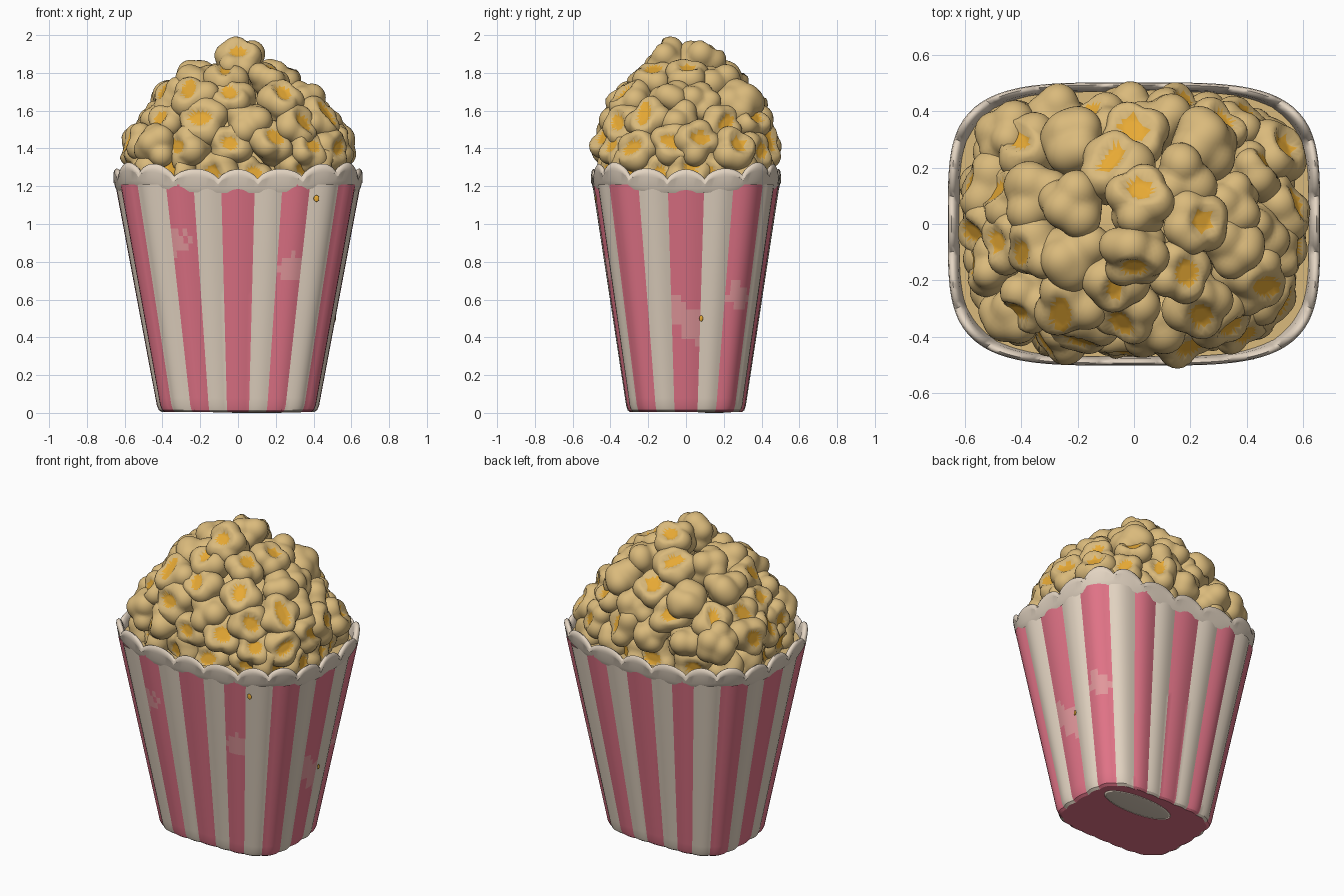
import bpy, bmesh, math, random
from mathutils import Vector, Matrix

random.seed(5)
cube = bpy.data.objects.get("Cube")
if cube:
    bpy.data.objects.remove(cube, do_unlink=True)


def material(name, rgb):
    mat = bpy.data.materials.new(name)
    mat.use_nodes = True
    color = (*rgb, 1.0)
    mat.diffuse_color = color
    bsdf = mat.node_tree.nodes["Principled BSDF"]
    bsdf.inputs["Base Color"].default_value = color
    bsdf.inputs["Roughness"].default_value = 0.7
    return mat


CREAM = material("cream paper", (0.77, 0.66, 0.54))
PINK = material("rose red stripe", (0.76, 0.175, 0.245))
FADED = material("faded rose", (0.78, 0.32, 0.34))
TAN = material("buttery popcorn", (0.7, 0.49, 0.2))
GOLD = material("golden kernel", (0.8, 0.4, 0.035))


def finish(bm, name, mats, angle=None):
    mesh = bpy.data.meshes.new(name)
    for f in bm.faces:
        f.smooth = True
    bm.to_mesh(mesh)
    bm.free()
    for m in mats:
        mesh.materials.append(m)
    obj = bpy.data.objects.new(name, mesh)
    bpy.context.collection.objects.link(obj)
    if angle:
        bpy.ops.object.select_all(action="DESELECT")
        obj.select_set(True)
        bpy.context.view_layer.objects.active = obj
        bpy.ops.object.shade_smooth_by_angle(angle=math.radians(angle))


def outline(angle, a, b, power=4):
    """Point on a rounded rectangle with half sizes a and b."""
    c, s = math.cos(angle), math.sin(angle)
    k = (abs(c) ** power + abs(s) ** power) ** (-1 / power)
    return a * c * k, b * s * k


def divisions(quarter, steps):
    """Mirror one quarter's division angles; give (angle, section, fraction) samples."""
    back = quarter[::-1]
    ends = [-quarter[0]] + quarter + [180 - q for q in back]
    ends += [180 + q for q in quarter] + [360 - q for q in back]
    out = []
    for i in range(len(ends) - 1):
        for j in range(steps):
            t = j / steps
            out.append((math.radians(ends[i] + t * (ends[i + 1] - ends[i])), i, t))
    return out


def skin(bm, rows):
    """Bridge closed rows of vertices; gives (face, row, column)."""
    made = []
    for r in range(len(rows) - 1):
        n = len(rows[r])
        for i in range(n):
            j = (i + 1) % n
            f = bm.faces.new((rows[r][i], rows[r][j], rows[r + 1][j], rows[r + 1][i]))
            made.append((f, r, i))
    return made


# Tapered tub with softly pleated stripes and a few worn patches
worn = [((-0.33, -0.43, 0.91), 0.07), ((0.28, -0.42, 0.77), 0.07), ((0.5, 0.06, 0.45), 0.08),
        ((0.53, -0.05, 0.53), 0.07), ((0.5, 0.28, 0.62), 0.07)]
samples = divisions([11.3, 28, 45, 58, 69.5, 82], 6)
bm = bmesh.new()
rows = []
levels = [(0.004, 0.95), (0.014, 0.985)] + [(0.04 + 0.039 * i, 1) for i in range(31)]
for z, inset in levels:
    ring = []
    for angle, section, t in samples:
        scale = inset * (0.985 + 0.025 * math.sin(math.pi * t))
        x, y = outline(angle, 0.418 + 0.186 * z, 0.308 + 0.151 * z)
        ring.append(bm.verts.new((x * scale, y * scale, z)))
    rows.append(ring)
for face, r, i in skin(bm, rows):
    if samples[i][1] % 2 == 0:
        mid = face.calc_center_median()
        wobble = 1 + 0.3 * math.sin(mid.z * 60 + mid.x * 90)
        faded = any((mid - Vector(p)).length < size * wobble for p, size in worn)
        face.material_index = 2 if faded else 1
base = bm.faces.new(rows[0][::-1])
base.material_index = 1
finish(bm, "striped_tub", [CREAM, PINK, FADED], 25)


def plate(name, mat, spot, size):
    """Thin flattened disc."""
    bm = bmesh.new()
    bmesh.ops.create_uvsphere(bm, u_segments=24, v_segments=8, radius=1)
    bmesh.ops.transform(bm, matrix=Matrix.Translation(spot) @ Matrix.Diagonal((*size, 1)), verts=bm.verts)
    finish(bm, name, [mat])


plate("bare_patch_under", CREAM, (0.1, 0.15, 0.004), (0.24, 0.09, 0.004))
plate("butter_spot_front", GOLD, (0.415, -0.477, 1.135), (0.015, 0.004, 0.018))
plate("butter_spot_side", GOLD, (0.514, 0.08, 0.5), (0.004, 0.01, 0.016))

# Scalloped lip, a little higher at the corners
samples = divisions([11.3, 32, 47.7, 62, 80.9], 10)
lip = [(1.0, 0, 1.165), (1.022, 0, 1.19), (1.035, 0.5, 0.6), (1.04, 1, -0.03), (1.035, 1, -0.01),
       (1.02, 1, 0), (1.0, 1, -0.006), (0.985, 1, -0.03), (0.965, 0, 1.17)]
bm = bmesh.new()
rows = []
for scale, follow, offset in lip:
    ring = []
    for angle, section, t in samples:
        lift = 0.04 * math.sin(2 * angle) ** 6
        crest = 1.24 + 0.05 * math.sin(math.pi * t) ** 0.7
        x, y = outline(angle, 0.635, 0.483)
        ring.append(bm.verts.new((x * scale, y * scale, follow * crest + offset + lift)))
    rows.append(ring)
skin(bm, rows)
finish(bm, "scalloped_rim", [CREAM], 70)

# Bed and core that close the gaps in the heap
bm = bmesh.new()
bm.faces.new([bm.verts.new((*outline(s[0], 0.62, 0.47), 1.225)) for s in samples])
finish(bm, "popcorn_bed", [TAN])
bm = bmesh.new()
bmesh.ops.create_uvsphere(bm, u_segments=32, v_segments=16, radius=0.48)
bmesh.ops.transform(bm, matrix=Matrix.Translation((0, 0, 1.23)) @ Matrix.Diagonal((1, 0.74, 1, 1)),
                    verts=bm.verts)
finish(bm, "popcorn_core", [TAN])


def popcorn(center, radius, axis, is_open):
    """Puffed lobes round an axis; open pieces have a flat golden hollow."""
    lobes = []
    count = random.choice((3, 4, 4, 5))
    for i in range(count):
        around = math.tau * i / count + random.uniform(-0.3, 0.3)
        tilt = math.radians(random.uniform(55, 85))
        size = random.uniform(0.42, 0.58)
        d = Vector((math.cos(around) * math.sin(tilt), math.sin(around) * math.sin(tilt), math.cos(tilt)))
        lobes.append((d * (0.97 - size), size))
    for i in range(2):
        around = random.uniform(0, math.tau)
        lobes.append((Vector((math.cos(around), math.sin(around), -1)) * 0.35, 0.45))
    if not is_open:
        lobes.append((Vector((random.uniform(-0.3, 0.3), random.uniform(-0.3, 0.3), 0.42)), 0.5))
    stretch = random.uniform(1.0, 1.35)
    hole = random.uniform(0.43, 0.52)

    def from_axis(d):
        return math.hypot(d.x * stretch, d.y / stretch) / hole if is_open and d.z > 0 else 9

    bm = bmesh.new()
    bmesh.ops.create_icosphere(bm, subdivisions=4, radius=1)
    for f in bm.faces:
        if from_axis(f.calc_center_median().normalized()) < 1.05:
            f.material_index = 1
    for v in bm.verts:
        d = v.co.normalized()
        total = 0.68 ** 12
        for c, size in lobes:
            b = d.dot(c)
            disc = b * b - c.length_squared + size * size
            if disc > 0:
                total += max(0, b + math.sqrt(disc)) ** 12
        full = total ** (1 / 12)
        rise = min(1, max(0, (from_axis(d) - 1) / 0.3))
        floor = min(full, 0.5 / max(d.z, 0.5))
        v.co = d * (floor + (full - floor) * rise)
    turn = axis.to_track_quat("Z", "Y").to_matrix().to_4x4()
    spin = Matrix.Rotation(random.uniform(0, math.tau), 4, "Z")
    place = Matrix.Translation(center) @ turn @ spin @ Matrix.Scale(radius, 4)
    bmesh.ops.transform(bm, matrix=place, verts=bm.verts)
    finish(bm, "popcorn_piece", [TAN, GOLD])


# Heap built in rings: height, half width, half depth, pieces
layers = [(1.27, 0.495, 0.355, 18), (1.4, 0.51, 0.385, 17), (1.52, 0.43, 0.345, 13),
          (1.64, 0.34, 0.3, 10), (1.75, 0.21, 0.19, 7)]
for n, (z, a, b, count) in enumerate(layers):
    for i in range(count):
        angle = math.tau * (i + 0.5 * (n % 2) + random.uniform(-0.15, 0.15)) / count
        x, y = outline(angle, a, b, 3.5)
        spot = Vector((x, y, z + random.uniform(-0.025, 0.025)))
        jitter = Vector([random.uniform(-0.3, 0.3) for _ in range(3)])
        axis = (spot - Vector((0, 0, 1.25))).normalized() + jitter
        popcorn(spot, random.uniform(0.125, 0.15), axis, random.random() < 0.55)

# Two pieces crown the heap
popcorn(Vector((0, -0.1, 1.86)), 0.14, Vector((0, -0.6, 0.6)), True)
popcorn(Vector((0.02, 0.08, 1.865)), 0.14, Vector((0, 0.45, 0.7)), True)
